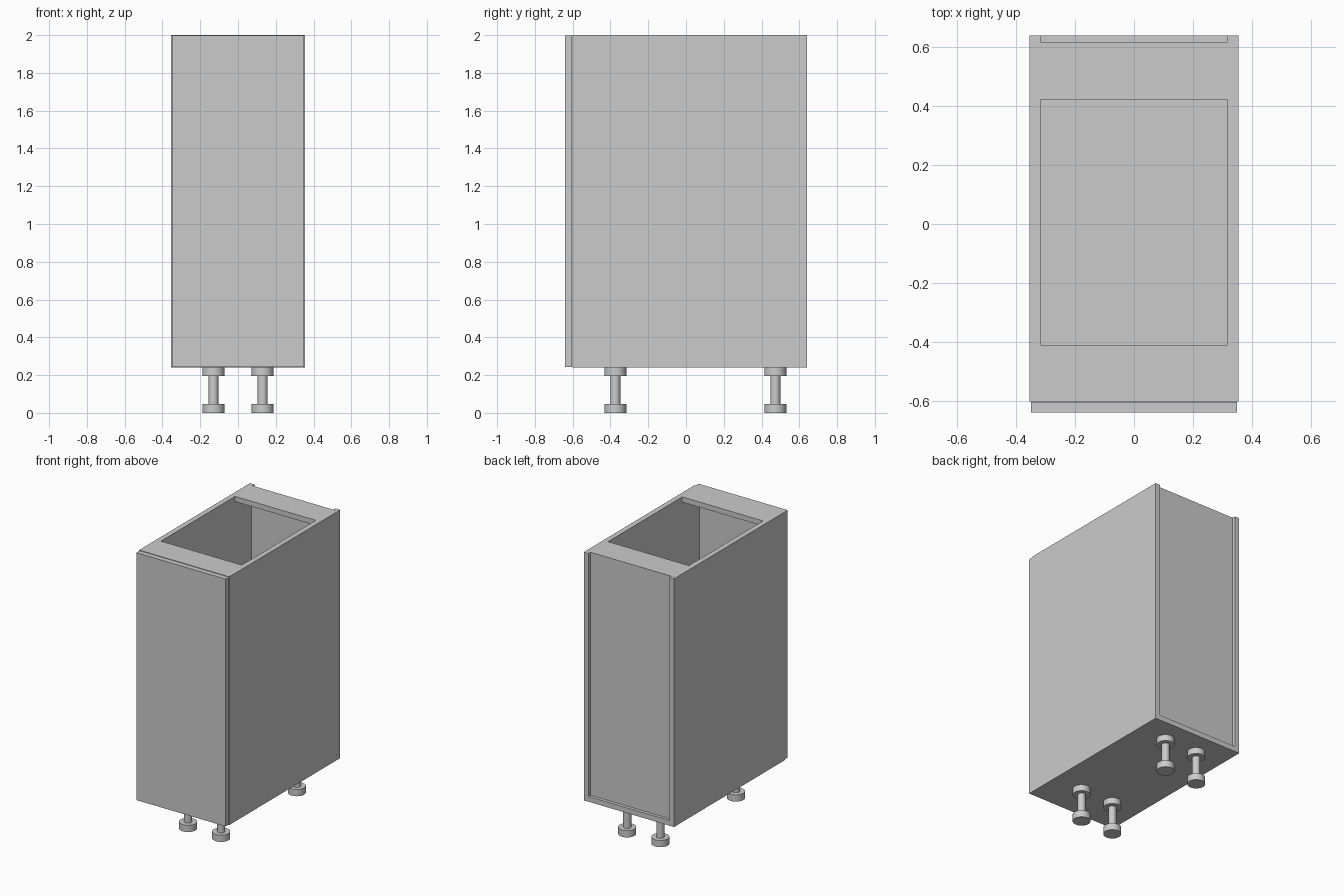
import bpy
import bmesh
import math
from mathutils import Matrix, Vector

if "Cube" in bpy.data.objects:
    bpy.data.objects.remove(bpy.data.objects["Cube"])


def make_object(name, bm):
    mesh = bpy.data.meshes.new(name)
    bm.to_mesh(mesh)
    bm.free()
    obj = bpy.data.objects.new(name, mesh)
    bpy.context.collection.objects.link(obj)
    return obj


def box(name, x, y, z):
    """Box from (min, max) ranges on each axis."""
    bm = bmesh.new()
    bmesh.ops.create_cube(bm, size=1)
    ranges = (x, y, z)
    bmesh.ops.scale(bm, vec=[b - a for a, b in ranges], verts=bm.verts)
    bmesh.ops.translate(bm, vec=[(a + b) / 2 for a, b in ranges], verts=bm.verts)
    return make_object(name, bm)


def lathe(name, profile, location, steps=32):
    """Spin an (r, z) profile around the vertical axis."""
    bm = bmesh.new()
    verts = [bm.verts.new((r, 0, z)) for r, z in profile]
    edges = [bm.edges.new(pair) for pair in zip(verts, verts[1:])]
    bmesh.ops.spin(bm, geom=verts + edges, axis=(0, 0, 1), cent=(0, 0, 0),
                   steps=steps, angle=math.tau)
    bmesh.ops.remove_doubles(bm, verts=bm.verts, dist=1e-5)
    bmesh.ops.recalc_face_normals(bm, faces=bm.faces)
    bmesh.ops.translate(bm, vec=location, verts=bm.verts)
    obj = make_object(name, bm)
    bpy.context.view_layer.objects.active = obj
    obj.select_set(True)
    bpy.ops.object.shade_smooth_by_angle(angle=math.radians(40))
    obj.select_set(False)
    return obj


W, T = 0.354, 0.037           # half width, board thickness
FRONT, BACK = -0.602, 0.64    # carcass depth
LOW, TOP = 0.24, 2.0
IN = W - T

# Carcass sides, each with a small fixing pin at the top and bottom rear
for side, s in (("left", -1), ("right", 1)):
    box(side + "_side_panel", sorted((s * IN, s * W)), (FRONT, BACK), (LOW, TOP))
    lathe(side + "_top_pin", [(0, 1.99), (0.006, 1.99), (0.006, 2.0005), (0, 2.0005)],
          (s * 0.336, 0.613, 0), 12)
    box(side + "_rear_fixing", sorted((s * 0.345, s * 0.3545)), (0.604, 0.616), (0.256, 0.28))

# Base, thin recessed back and the two top rails
box("bottom_panel", (-IN, IN), (FRONT, BACK), (LOW, LOW + T))
box("back_panel", (-IN, IN), (0.605, 0.617), (LOW + T, TOP))
box("front_top_rail", (-IN, IN), (FRONT, -0.41), (TOP - T, TOP))
box("rear_top_rail", (-IN, IN), (0.42, 0.605), (TOP - T, TOP))

# Door
box("door", (-0.35, 0.35), (-0.64, -0.604), (0.243, 1.997))

# Adjustable legs
leg_profile = [(0, 0), (0.058, 0), (0.058, 0.048), (0.026, 0.048),
               (0.026, 0.196), (0.058, 0.196), (0.058, LOW), (0, LOW)]
for end, y in (("front", -0.374), ("rear", 0.473)):
    for side, x in (("left", -0.13), ("right", 0.13)):
        lathe(f"{end}_{side}_leg", leg_profile, (x, y, 0))
